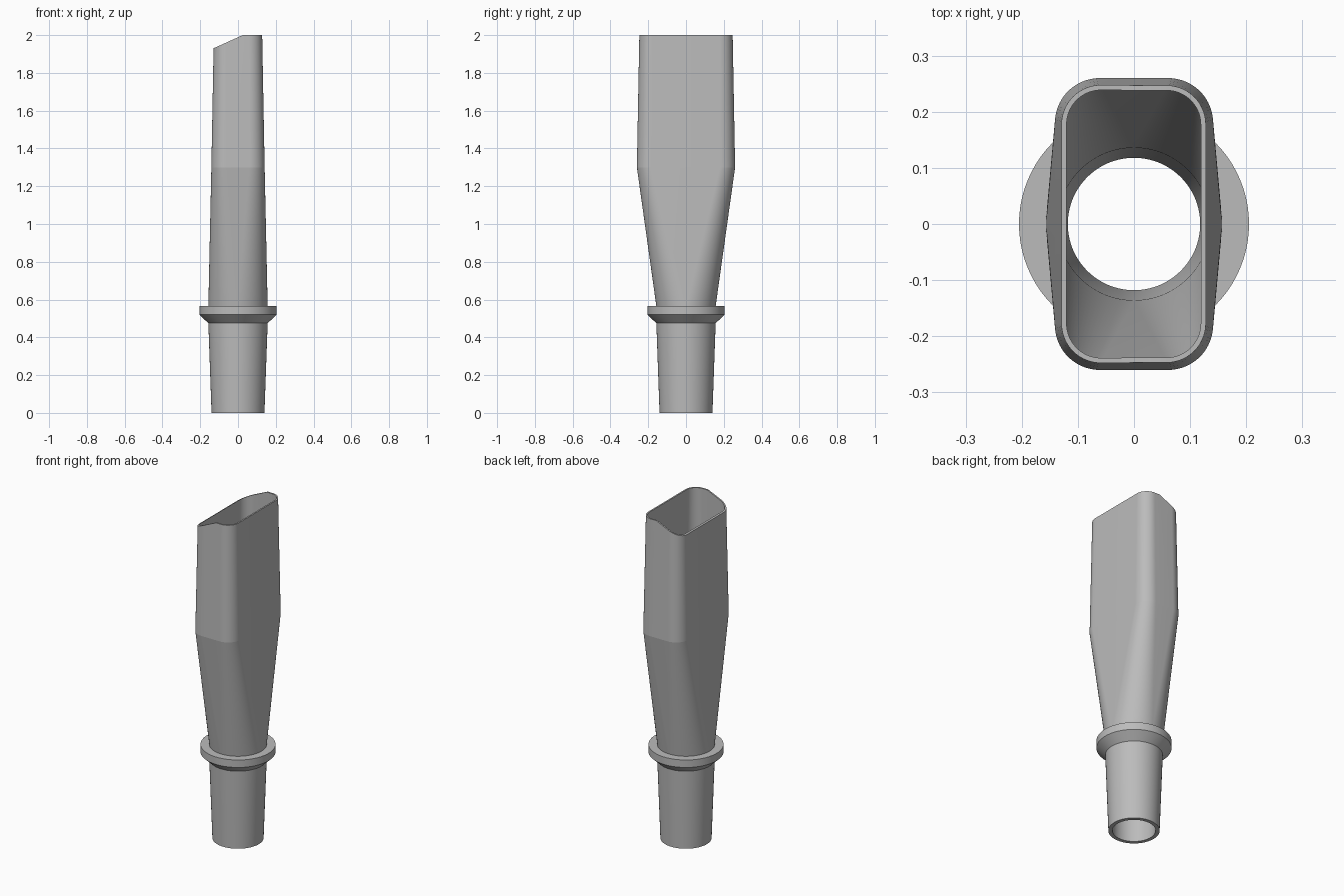
import bpy, bmesh, math
from mathutils import Vector

cube = bpy.data.objects.get("Cube")
if cube:
    bpy.data.objects.remove(cube, do_unlink=True)

ARC = 20          # segments per rounded corner
SHARP = math.radians(25)

grey = bpy.data.materials.new("plain grey")
grey.use_nodes = True
colour = (0.5, 0.5, 0.5, 1)
grey.diffuse_color = colour
grey.node_tree.nodes["Principled BSDF"].inputs["Base Color"].default_value = colour


def section(hx, hy, r, z):
    """Rounded rectangle made of four quarter arcs; a circle when hx = hy = r."""
    pts = []
    for q, (sx, sy) in enumerate([(1, 1), (-1, 1), (-1, -1), (1, -1)]):
        for i in range(ARC + 1):
            a = (q + i / ARC) * math.pi / 2
            pts.append(Vector((sx * (hx - r) + r * math.cos(a),
                               sy * (hy - r) + r * math.sin(a), z)))
    return pts


def circle(r, z):
    return section(r, r, r, z)


# Outer wall upwards with the collar, then inner wall downwards
shoulder = 1.3
sections = [
    circle(0.14, 0), circle(0.157, 0.475),
    circle(0.205, 0.52), circle(0.205, 0.565), circle(0.157, 0.565),
    section(0.141, 0.26, 0.08, shoulder), section(0.128, 0.247, 0.07, 2),
    section(0.119, 0.238, 0.061, 2), section(0.131, 0.25, 0.07, shoulder),
    circle(0.136, 0.565), circle(0.118, 0),
]

bm = bmesh.new()
rings = [[bm.verts.new(p) for p in s] for s in sections]
count = len(rings[0])
for k, low in enumerate(rings):
    high = rings[(k + 1) % len(rings)]
    for i in range(count):
        j = (i + 1) % count
        bm.faces.new((low[i], low[j], high[j], high[i]))
bmesh.ops.remove_doubles(bm, verts=bm.verts[:], dist=1e-5)
bmesh.ops.dissolve_degenerate(bm, edges=bm.edges[:], dist=1e-5)

# Slanted cut across one side of the mouth
cut = bmesh.ops.bisect_plane(
    bm, geom=bm.verts[:] + bm.edges[:] + bm.faces[:], dist=1e-6,
    plane_co=(0.025, 0, 2), plane_no=(-0.07, 0, 0.155), clear_outer=True)
rim = [e for e in bm.edges if e.is_boundary]
bmesh.ops.triangle_fill(bm, edges=rim, use_beauty=True)
bmesh.ops.recalc_face_normals(bm, faces=bm.faces[:])

# Smooth walls, with crisp rims, collar and shoulder line
for f in bm.faces:
    f.smooth = True
for e in bm.edges:
    on_shoulder = all(abs(v.co.z - shoulder) < 1e-4 for v in e.verts)
    e.smooth = not on_shoulder and e.calc_face_angle(0) < SHARP

mesh = bpy.data.meshes.new("nozzle_tube")
bm.to_mesh(mesh)
bm.free()
mesh.materials.append(grey)
nozzle = bpy.data.objects.new("nozzle_tube", mesh)
bpy.context.collection.objects.link(nozzle)
